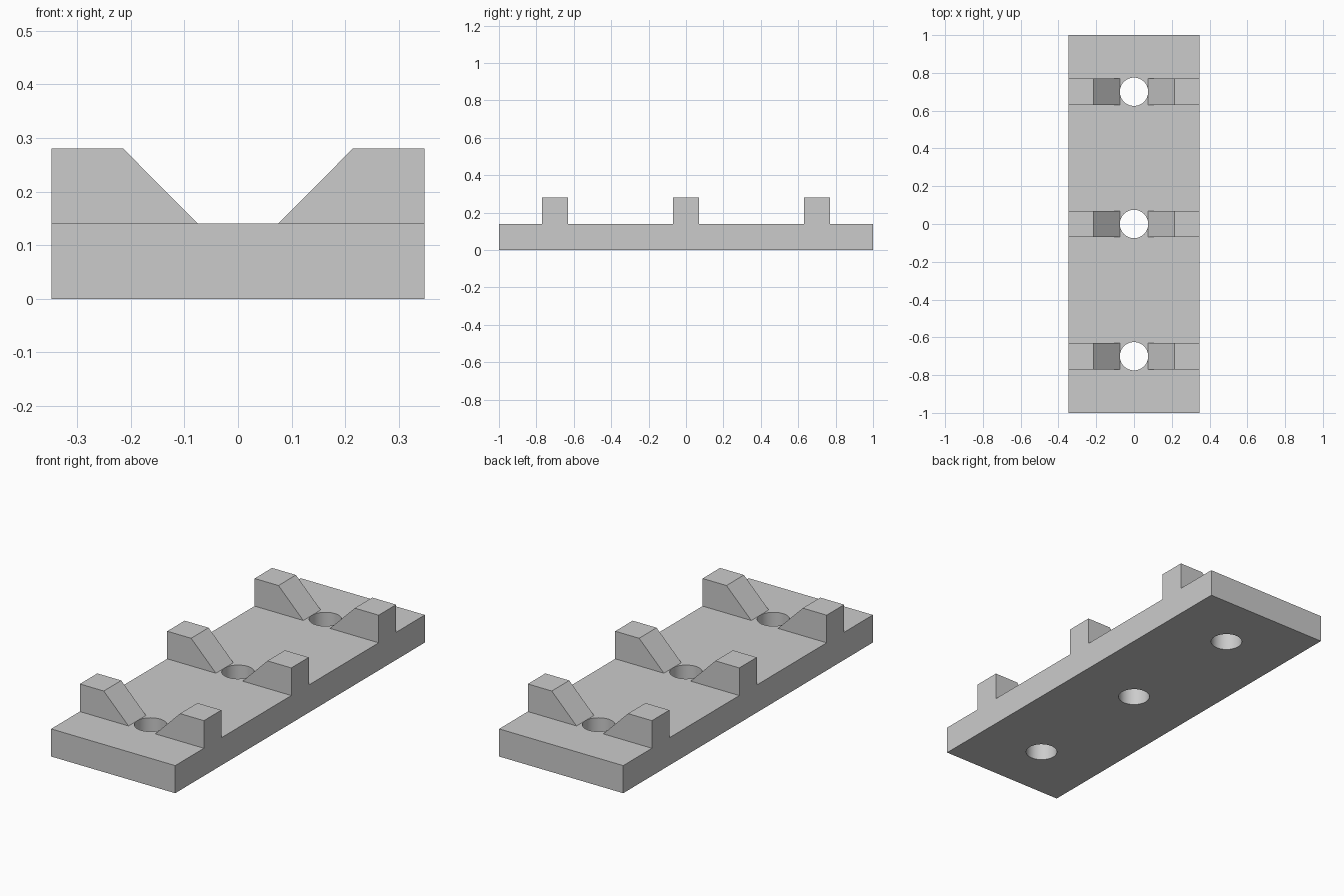
import bpy
import bmesh
from mathutils import Matrix

cube = bpy.data.objects.get("Cube")
if cube:
    bpy.data.objects.remove(cube, do_unlink=True)

HALF_W, HALF_L, BASE_H, TOP_H = 0.348, 1.0, 0.14, 0.28
RIB_T, HOLE_R = 0.14, 0.075
STATIONS = (("front", -0.7), ("middle", 0.0), ("back", 0.7))

# Single grey material
grey = bpy.data.materials.new("plain grey")
grey.use_nodes = True
colour = (0.6, 0.6, 0.6, 1)
grey.diffuse_color = colour
grey.node_tree.nodes["Principled BSDF"].inputs["Base Color"].default_value = colour


def make_object(name, bm):
    bmesh.ops.recalc_face_normals(bm, faces=bm.faces)
    mesh = bpy.data.meshes.new(name)
    bm.to_mesh(mesh)
    bm.free()
    obj = bpy.data.objects.new(name, mesh)
    mesh.materials.append(grey)
    bpy.context.collection.objects.link(obj)
    return obj


def make_rib(name, side, y):
    """Extrude a sloped profile along y to form one half of a V cradle."""
    profile = [(HOLE_R, BASE_H), (HALF_W, BASE_H), (HALF_W, TOP_H), (0.214, TOP_H)]
    bm = bmesh.new()
    face = bm.faces.new([bm.verts.new((side * x, y - RIB_T / 2, z)) for x, z in profile])
    new = bmesh.ops.extrude_face_region(bm, geom=[face])["geom"]
    verts = [v for v in new if isinstance(v, bmesh.types.BMVert)]
    bmesh.ops.translate(bm, verts=verts, vec=(0, RIB_T, 0))
    return make_object(name, bm)


# Base plate
bm = bmesh.new()
bmesh.ops.create_cube(bm, size=1, matrix=Matrix.Translation((0, 0, BASE_H / 2))
                      @ Matrix.Diagonal((2 * HALF_W, 2 * HALF_L, BASE_H, 1)))
plate = make_object("base_plate", bm)

# Through holes
bm = bmesh.new()
for _, y in STATIONS:
    bmesh.ops.create_cone(bm, cap_ends=True, segments=48, radius1=HOLE_R, radius2=HOLE_R,
                          depth=1, matrix=Matrix.Translation((0, y, BASE_H / 2)))
cutter = make_object("hole_cutter", bm)
cutter.hide_render = True
cut = plate.modifiers.new("holes", "BOOLEAN")
cut.operation = "DIFFERENCE"
cut.solver = "EXACT"
cut.object = cutter

bpy.ops.object.select_all(action="DESELECT")
plate.select_set(True)
bpy.context.view_layer.objects.active = plate
bpy.ops.object.modifier_apply(modifier=cut.name)
bpy.data.objects.remove(cutter, do_unlink=True)
bpy.ops.object.shade_smooth_by_angle()

# Sloped ribs on both sides of each hole
for place, y in STATIONS:
    for side_name, side in (("left", 1), ("right", -1)):
        make_rib(f"{place}_{side_name}_rib", side, y)
